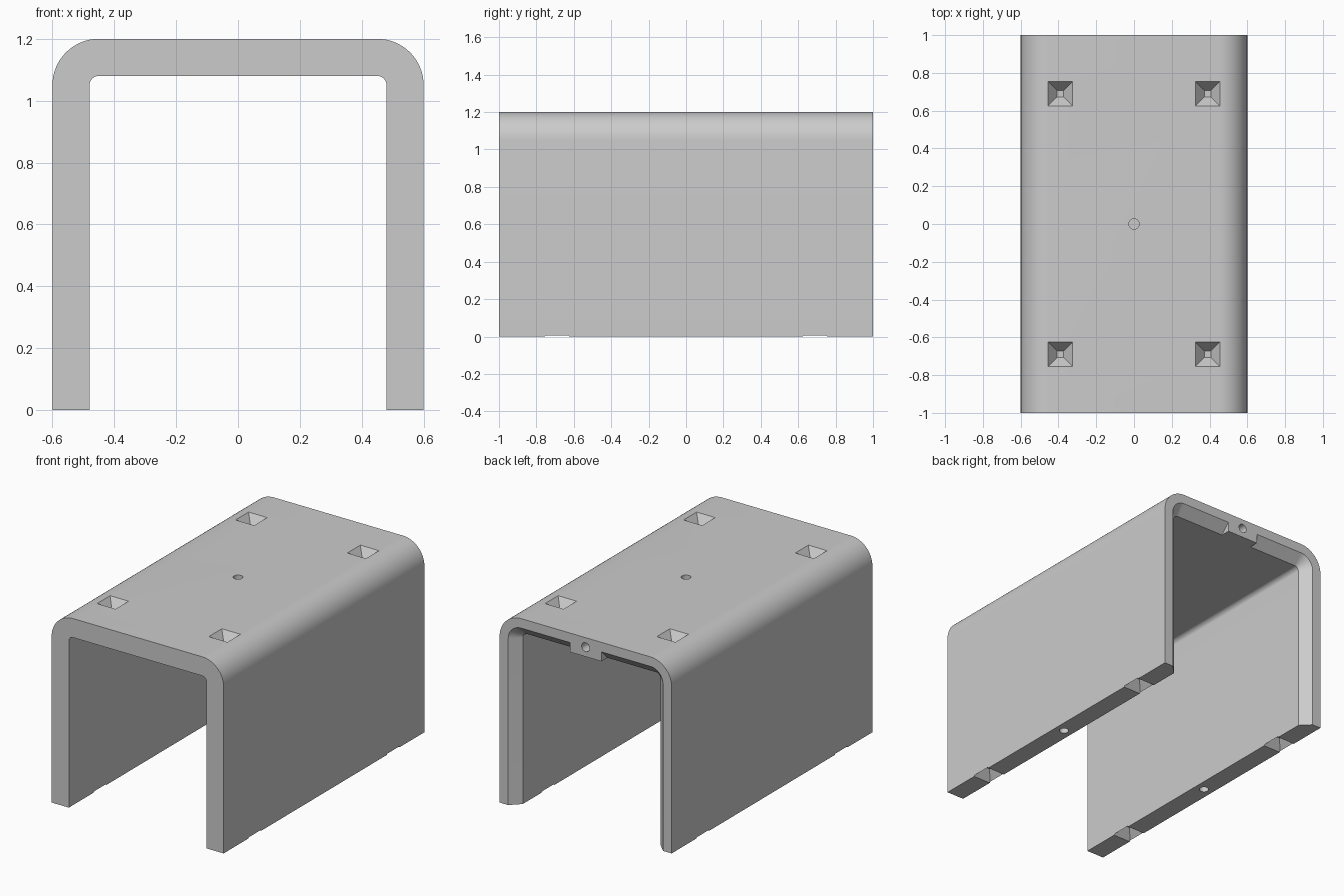
import bpy, bmesh, math
from mathutils import Matrix, Vector

cube = bpy.data.objects.get("Cube")
if cube:
    bpy.data.objects.remove(cube, do_unlink=True)

HALF_W, HEIGHT, HALF_L, WALL = 0.6, 1.2, 1.0, 0.12
OUTER_R, BEVEL, TAB = 0.15, 0.06, 0.11

grey = bpy.data.materials.new("plain grey")
grey.use_nodes = True
colour = (0.6, 0.6, 0.6, 1)
grey.diffuse_color = colour
grey.node_tree.nodes["Principled BSDF"].inputs["Base Color"].default_value = colour


def make_object(name, bm):
    mesh = bpy.data.meshes.new(name)
    bmesh.ops.recalc_face_normals(bm, faces=bm.faces)
    bm.to_mesh(mesh)
    bm.free()
    mesh.materials.append(grey)
    obj = bpy.data.objects.new(name, mesh)
    bpy.context.collection.objects.link(obj)
    return obj


def arc(side, radius, start, end, steps=16):
    cx, cz = side * (HALF_W - OUTER_R), HEIGHT - OUTER_R
    angles = [math.radians(start + (end - start) * i / steps) for i in range(steps + 1)]
    return [(cx + radius * math.cos(a), cz + radius * math.sin(a)) for a in angles]


def section(inset):
    """Arch outline; inset widens the opening everywhere but at the tab."""
    inner_x = HALF_W - WALL + inset
    inner_r = OUTER_R - WALL + inset
    low = HEIGHT - WALL
    return ([(HALF_W, 0)] + arc(1, OUTER_R, 0, 90) + arc(-1, OUTER_R, 90, 180)
            + [(-HALF_W, 0), (-inner_x, 0)] + arc(-1, inner_r, 180, 90)
            + [(-TAB, low + inset), (-TAB, low), (TAB, low), (TAB, low + inset)]
            + arc(1, inner_r, 90, 0) + [(inner_x, 0)])


# Arch shell, with the inner rim bevelled at the back around a central tab
bm = bmesh.new()
rings = [[bm.verts.new((x, y, z)) for x, z in section(inset)]
         for y, inset in ((-HALF_L, 0), (HALF_L - BEVEL, 0), (HALF_L, BEVEL))]
count = len(rings[0])
for a, b in zip(rings, rings[1:]):
    for i in range(count):
        j = (i + 1) % count
        bm.faces.new((a[i], a[j], b[j], b[i]))
bm.faces.new(rings[0])
bm.faces.new(rings[-1])
bmesh.ops.remove_doubles(bm, verts=bm.verts, dist=0.00001)
shell = make_object("arch_shell", bm)

# Pyramid sockets and round pin holes, all cut together
cut = bmesh.new()


def cutter(position, direction, sides, radius, slope, depth):
    """Socket going inward along direction, starting a little outside."""
    over = 0.01
    d = Vector(direction)
    turn = d.to_track_quat('Z', 'Y').to_matrix().to_4x4()
    spin = Matrix.Rotation(math.pi / 4, 4, 'Z') if sides == 4 else Matrix()
    place = Matrix.Translation(Vector(position) + d * (depth - over) / 2) @ turn @ spin
    bmesh.ops.create_cone(cut, cap_ends=True, segments=sides, depth=depth + over,
                          radius1=radius + over * slope, radius2=radius - depth * slope,
                          matrix=place)


def pit(position, direction):
    mouth, floor, depth = 0.065 * math.sqrt(2), 0.018 * math.sqrt(2), 0.06
    cutter(position, direction, 4, mouth, (mouth - floor) / depth, depth)


def pin_hole(position, direction):
    cutter(position, direction, 24, 0.028, 0, 0.06)


DOWN, UP = (0, 0, -1), (0, 0, 1)
leg_x = HALF_W - WALL / 2
for sx in (-1, 1):
    for sy in (-1, 1):
        pit((sx * 0.39, sy * 0.69, HEIGHT), DOWN)
        pit((sx * leg_x, sy * 0.69, 0), UP)
    pin_hole((sx * leg_x, 0, 0), UP)
pin_hole((0, 0, HEIGHT), DOWN)
pin_hole((0, HALF_L, HEIGHT - WALL / 2), (0, -1, 0))
sockets = make_object("socket_cutter", cut)
sockets.hide_render = True

mod = shell.modifiers.new("sockets", 'BOOLEAN')
mod.operation = 'DIFFERENCE'
mod.solver = 'EXACT'
mod.object = sockets

# Apply the cuts, drop the helper and shade
bpy.ops.object.select_all(action='DESELECT')
shell.select_set(True)
bpy.context.view_layer.objects.active = shell
bpy.ops.object.modifier_apply(modifier=mod.name)
bpy.data.objects.remove(sockets, do_unlink=True)
bpy.ops.object.shade_smooth_by_angle(angle=math.radians(30))
